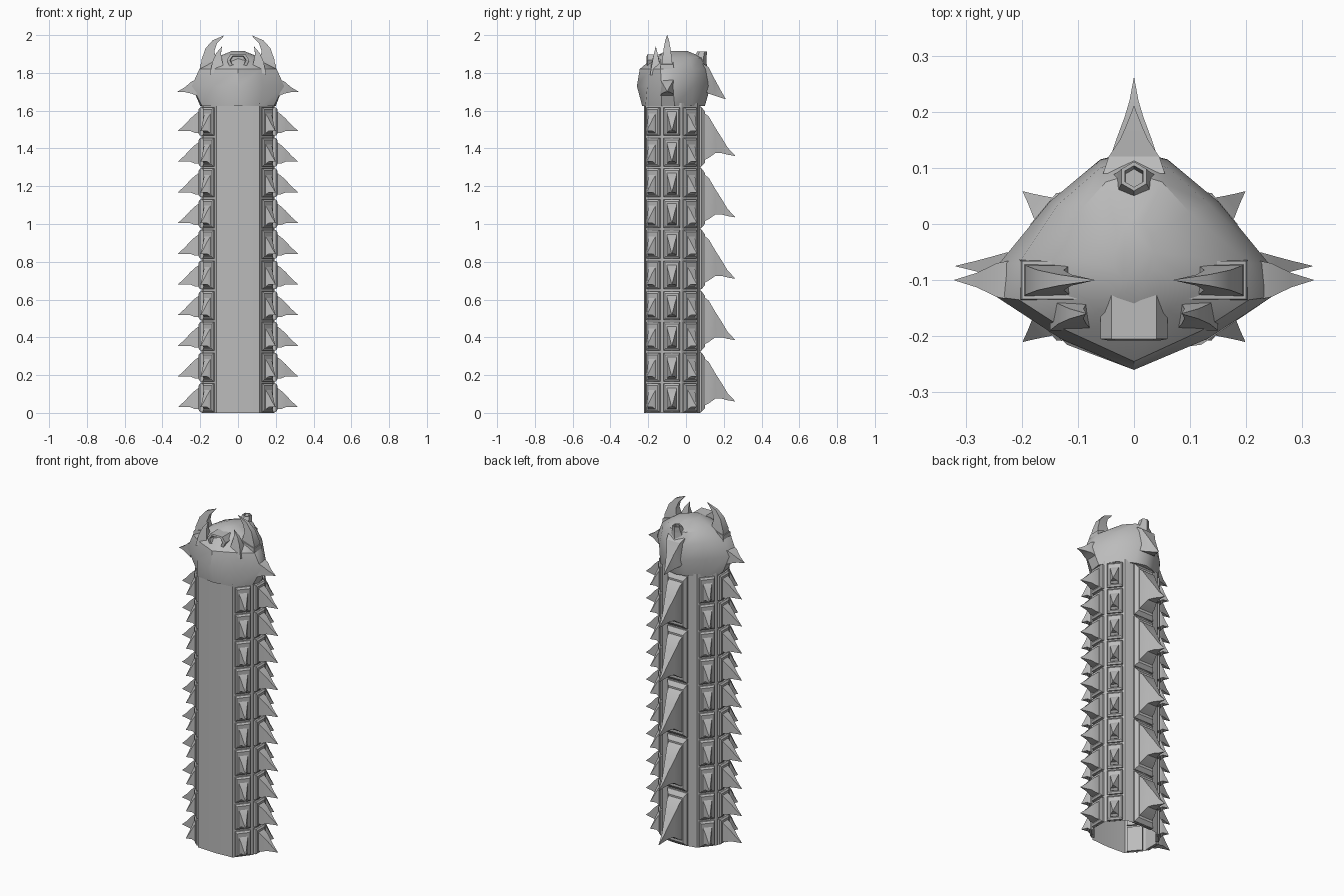
import bpy, bmesh, math
from mathutils import Vector

if "Cube" in bpy.data.objects:
    bpy.data.objects.remove(bpy.data.objects["Cube"])

grey = bpy.data.materials.new("stone_grey")
grey.diffuse_color = (0.5, 0.5, 0.5, 1)
grey.use_nodes = True
grey.node_tree.nodes["Principled BSDF"].inputs["Base Color"].default_value = grey.diffuse_color


def loft(name, groups, cap_start=True, cap_end=True, smooth=None):
    """Join each group of equal-length rings into one skinned shell."""
    bm = bmesh.new()
    for rings in groups:
        vs = [[bm.verts.new(p) for p in ring] for ring in rings]
        n = len(rings[0])
        for a, b in zip(vs, vs[1:]):
            for i in range(n):
                j = (i + 1) % n
                bm.faces.new((a[i], a[j], b[j], b[i]))
        if cap_start:
            bm.faces.new(vs[0][::-1])
        if cap_end:
            bm.faces.new(vs[-1])
    bmesh.ops.remove_doubles(bm, verts=bm.verts[:], dist=0.0002)
    bmesh.ops.recalc_face_normals(bm, faces=bm.faces[:])
    me = bpy.data.meshes.new(name)
    bm.to_mesh(me)
    bm.free()
    ob = bpy.data.objects.new(name, me)
    bpy.context.collection.objects.link(ob)
    me.materials.append(grey)
    if smooth:
        bpy.ops.object.select_all(action='DESELECT')
        ob.select_set(True)
        bpy.context.view_layer.objects.active = ob
        bpy.ops.object.shade_smooth_by_angle(angle=math.radians(smooth))
    return ob


def outline(half, z):
    """Mirror a half section running from front centre to back centre."""
    pts = half + [(-x, y) for x, y in half[-2:0:-1]]
    return [(x, y, z) for x, y in pts]


def thorn(origin, direction, sections):
    """Rectangular sections (distance out, low z, high z, half width)."""
    o = Vector(origin)
    d = Vector((direction[0], direction[1], 0)).normalized()
    t = Vector((-d.y, d.x, 0))
    rings = []
    for s, lo, hi, w in sections:
        c = o + d * s
        rings.append([c + t * u + Vector((0, 0, z))
                      for u, z in ((-w, lo), (w, lo), (w, hi), (-w, hi))])
    return rings


def both(rings):
    return [rings, [[(-p[0], p[1], p[2]) for p in r] for r in rings]]


# Column: open-bottomed tube
body = [(0, -.222), (.115, -.215), (.185, -.125), (.193, -.075),
        (.185, -.025), (.115, .06), (.05, .075), (0, .078)]
loft("column", [[outline(body, 0), outline(body, 1.64)]], False, False, 25)

# Ten rows of raised tiles carrying downturned thorns
PITCH = 0.1625
tile = [(-.01, .005, .155, .043), (.008, .005, .155, .043), (.015, .015, .145, .036)]
side_spike = [(.005, .02, .14, .027), (.035, .02, .118, .024), (.06, .03, .095, .017),
              (.09, .03, .062, .009), (.125, .03, .031, .0005)]
short_spike = [(s * .5, lo, hi, w) for s, lo, hi, w in side_spike]
tiles, spikes = [], []
for row in range(10):
    z = row * PITCH
    for pos, out, shape in (((.193, -.075, z), (1, 0), side_spike),
                            ((.15, -.17, z), (.77, -.64), short_spike),
                            ((.15, .018, z), (.77, .64), short_spike)):
        tiles += both(thorn(pos, out, tile))
        spikes += both(thorn(pos, out, shape))
loft("side_tiles", tiles)
loft("side_thorns", spikes, smooth=25)

# Five large fins down the back
fins, fin_bases = [], []
for row in range(5):
    pos = (0, .07, row * 2 * PITCH)
    fin_bases.append(thorn(pos, (0, 1), [(-.01, .005, .32, .065), (.012, .005, .32, .065),
                                         (.03, .025, .295, .05)]))
    fins.append(thorn(pos, (0, 1), [(.01, .03, .30, .048), (.05, .05, .27, .042),
                                    (.085, .075, .21, .03), (.12, .075, .155, .017),
                                    (.15, .067, .105, .008), (.19, .06, .062, .0005)]))
loft("back_plates", fin_bases)
loft("back_fins", fins, smooth=25)

# Head: diamond-plan shell rising to a ridge
head = [
    (1.625, [(0, -.232), (.12, -.215), (.19, -.13), (.2, -.06), (.15, .03), (.06, .085), (0, .1)]),
    (1.73, [(0, -.26), (.13, -.205), (.245, -.13), (.24, -.07), (.15, .04), (.06, .115), (0, .13)]),
    (1.82, [(0, -.245), (.12, -.19), (.205, -.135), (.205, -.07), (.135, .035), (.06, .1), (0, .12)]),
    (1.88, [(0, -.175), (.06, -.155), (.115, -.115), (.12, -.06), (.1, .02), (.05, .075), (0, .09)]),
    (1.915, [(0, -.11), (.02, -.10), (.035, -.08), (.035, -.05), (.03, -.02), (.015, 0), (0, .01)]),
]
loft("head", [[outline(h, z) for z, h in head]], smooth=35)

# Head cheek spikes and nape spike
cheeks = both(thorn((.22, -.1, 1.7), (1, 0), [(0, -.02, .065, .035), (.025, -.01, .055, .03),
                                               (.06, -.002, .025, .013), (.1, 0, .001, .0005)]))
loft("cheek_spikes", cheeks, smooth=25)
nape = thorn((0, .09, 1.66), (0, 1), [(0, .05, .19, .055), (.03, .03, .17, .045),
                                      (.06, .02, .11, .025), (.09, .01, .055, .012),
                                      (.12, 0, .002, .0005)])
loft("nape_spike", [nape], smooth=25)


def horn(y, sections):
    """Crescent sections (outer x, outer z, inner x, inner z, half depth)."""
    return both([[(ox, y - d, oz), (ox, y + d, oz), (ix, y + d, iz), (ix, y - d, iz)]
                 for ox, oz, ix, iz, d in sections])


# Horn sockets and curved horns
loft("horn_sockets", horn(-.1, [(.205, 1.80, .07, 1.83, .037), (.2, 1.845, .075, 1.882, .034)]))
loft("large_horns", horn(-.1, [(.2, 1.80, .10, 1.82, .032), (.193, 1.87, .115, 1.87, .026),
                               (.172, 1.93, .125, 1.915, .018), (.135, 1.972, .112, 1.955, .01),
                               (.07, 2.0, .071, 1.999, .0005)]), smooth=30)
loft("small_horns", horn(-.16, [(.15, 1.79, .075, 1.82, .03), (.135, 1.86, .085, 1.87, .018),
                                (.115, 1.905, .09, 1.90, .009), (.085, 1.94, .086, 1.939, .0005)]),
     smooth=30)

# Brow frame with a recessed hexagonal opening
hexa = [(-.06, 1.868), (-.04, 1.898), (.04, 1.898), (.06, 1.868), (.045, 1.835), (-.045, 1.835)]


def brow(scale, y):
    return [(x * scale, y, 1.868 + (z - 1.868) * scale) for x, z in hexa]


loft("brow_frame", [[brow(1.0, -.12), brow(1.0, -.205), brow(.72, -.208), brow(.65, -.18)]])

# Hexagonal nub on the crown, leaning back
nub = []
for z, y, r in ((1.84, .06, .05), (1.88, .075, .034), (1.912, .085, .026),
                (1.912, .085, .019), (1.895, .08, .018)):
    nub.append([(r * math.sin(k * math.pi / 3), y + r * math.cos(k * math.pi / 3), z)
                for k in range(6)])
loft("crown_nub", [nub])
